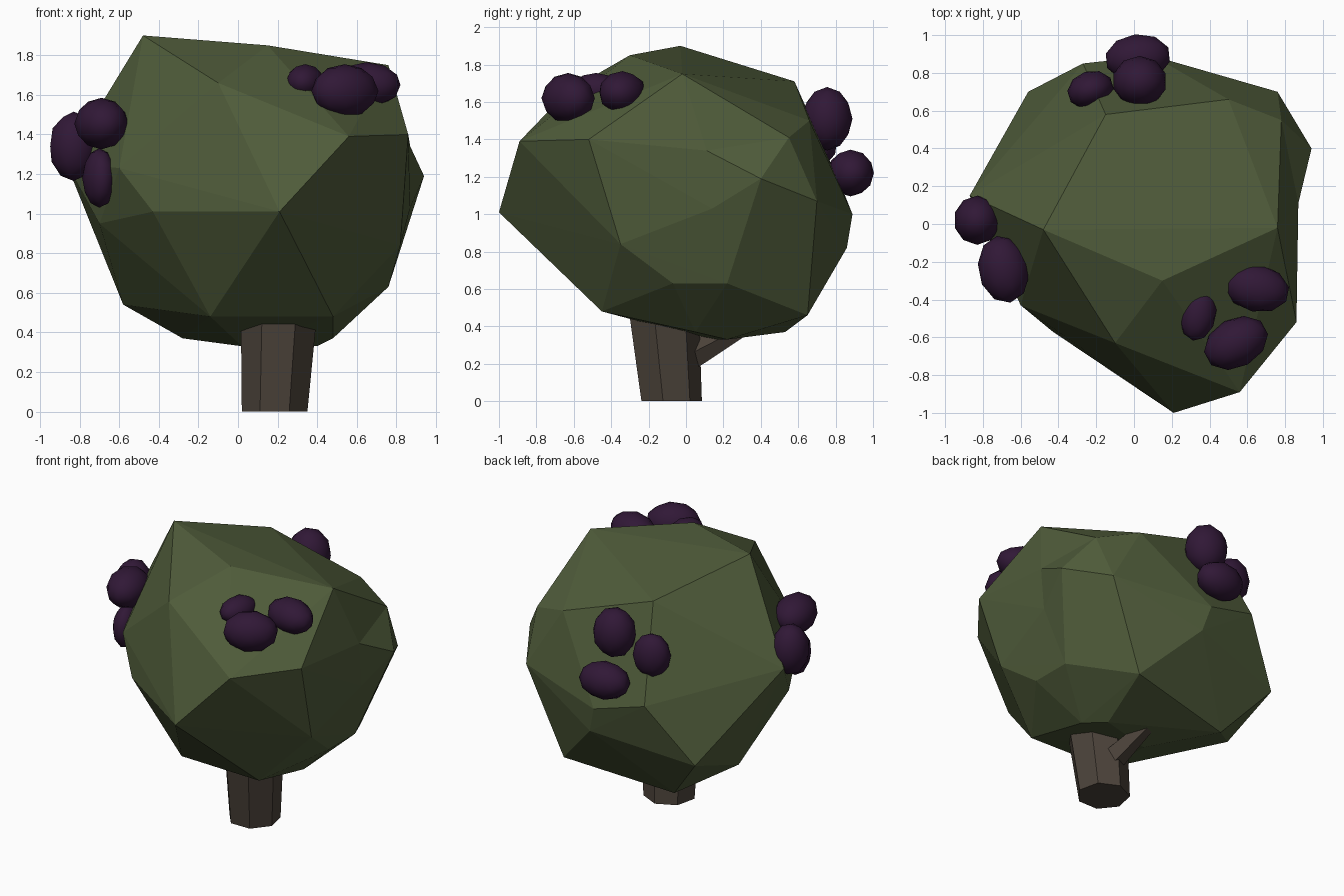
import bpy, bmesh
from math import cos, sin, pi
from mathutils import Vector

if "Cube" in bpy.data.objects:
    bpy.data.objects.remove(bpy.data.objects["Cube"])


def material(name, color):
    m = bpy.data.materials.new(name)
    m.diffuse_color = (*color, 1)
    m.use_nodes = True
    m.node_tree.nodes["Principled BSDF"].inputs["Base Color"].default_value = m.diffuse_color
    return m


LEAF = material("leaf", (0.078, 0.105, 0.042))
BARK = material("bark", (0.072, 0.056, 0.043))
BERRY = material("berry", (0.030, 0.009, 0.037))


def finish(bm, name, mat):
    bmesh.ops.recalc_face_normals(bm, faces=bm.faces)
    me = bpy.data.meshes.new(name)
    bm.to_mesh(me)
    bm.free()
    me.materials.append(mat)
    ob = bpy.data.objects.new(name, me)
    bpy.context.collection.objects.link(ob)
    return ob


# Faceted canopy: the hull of its corner points
corners = [
    (-.48, -.03, 1.90), (.15, -.30, 1.85), (.76, -.02, 1.75), (-.15, .58, 1.71),
    (.50, .66, 1.50), (-.10, -.63, 1.66), (.56, -.89, 1.39), (.86, -.52, 1.40),
    (.78, .55, 1.41), (.86, .40, 1.19), (-.87, .15, 1.26), (-.60, -.43, 1.23),
    (.21, -1.0, 1.01), (-.43, -.57, 1.01), (.87, .14, 1.03), (.76, .70, 1.07),
    (-.27, .85, 1.10), (.10, .89, 1.00), (.15, .86, .82), (-.70, -.15, .95),
    (.82, -.35, .84), (-.56, .70, .70), (.76, -.07, .63), (.76, .22, .63),
    (-.58, .24, .54), (-.14, -.43, .48), (.48, -.45, .48), (.50, .65, .46),
    (.48, .05, .37), (-.28, .53, .37), (.40, .22, .33), (.02, .12, .33),
    (.87, .11, 1.34),
]
bm = bmesh.new()
verts = [bm.verts.new(c) for c in corners]
bulge = verts[9]
bmesh.ops.convex_hull(bm, input=verts)
if bulge.link_faces:
    bulge.co.x = .94          # side knob sticking out of the hull
loose = [v for v in bm.verts if not v.link_faces]
bmesh.ops.delete(bm, geom=loose, context='VERTS')
finish(bm, "canopy", LEAF)


# Tapered limbs: rings of corners bridged from base to tip
def limb(name, rings, sides, start):
    bm = bmesh.new()
    loops = []
    for center, radius, axis in rings:
        q = Vector((0, 0, 1)).rotation_difference(Vector(axis))
        loops.append([bm.verts.new(Vector(center) + q @ Vector(
            (radius * cos(start + 2 * pi * i / sides),
             radius * sin(start + 2 * pi * i / sides), 0))) for i in range(sides)])
    for a, b in zip(loops, loops[1:]):
        for i in range(sides):
            j = (i + 1) % sides
            bm.faces.new((a[i], a[j], b[j], b[i]))
    bm.faces.new(loops[0][::-1])
    bm.faces.new(loops[-1])
    finish(bm, name, BARK)


up = (0, 0, 1)
limb("trunk", [((.185, -.085, 0), .17, up), ((.205, -.125, .45), .195, up),
               ((.21, -.14, .62), .17, up)], 7, pi / 2)
limb("branch", [((.19, -.01, .225), .085, (-.1, .46, .27)),
                ((.09, .45, .47), .03, (-.1, .46, .27))], 5, 0)

# Berry clusters: centre and half-size of each berry, twist about z
berries = [
    ((.54, -.63, 1.62), (.18, .13, .135), .5),
    ((.65, -.34, 1.65), (.175, .125, .115), -.2),
    ((.34, -.48, 1.665), (.095, .14, .09), -.2),
    ((-.69, -.24, 1.455), (.135, .18, .13), .2),
    ((-.83, .02, 1.34), (.125, .13, .175), 0),
    ((-.70, -.24, 1.18), (.085, .13, .15), .2),
    ((.02, .88, 1.22), (.175, .125, .125), .1),
    ((.03, .755, 1.51), (.145, .135, .17), 0),
    ((-.23, .71, 1.40), (.125, .10, .15), .3),
]
for n, (pos, size, twist) in enumerate(berries, 1):
    bpy.ops.mesh.primitive_ico_sphere_add(subdivisions=2, radius=1, location=pos,
                                          rotation=(0, 0, twist))
    ob = bpy.context.object
    ob.name = f"berry_{n}"
    ob.scale = size
    ob.data.materials.append(BERRY)
    bpy.ops.object.shade_smooth()
